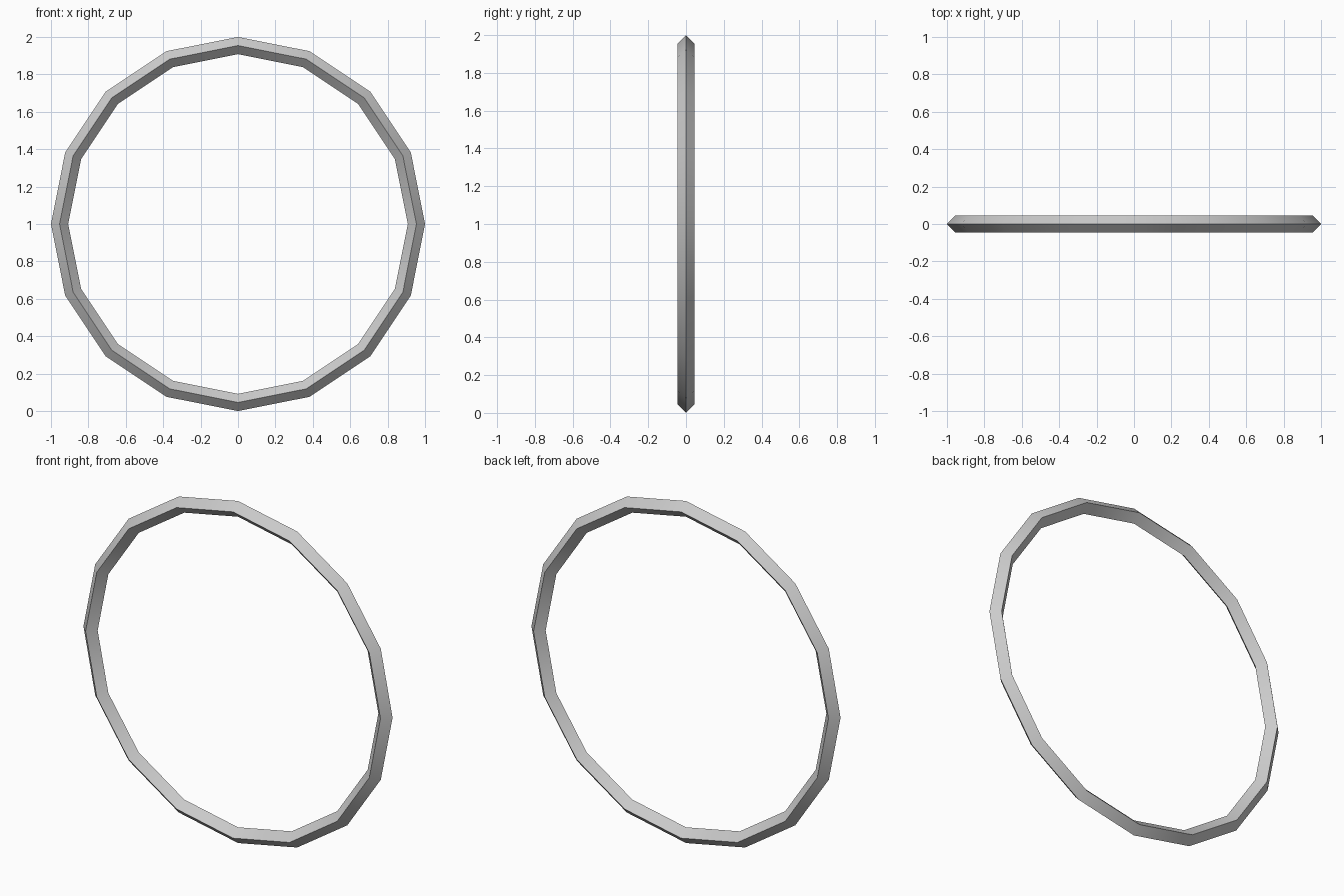
import bpy
import math

if "Cube" in bpy.data.objects:
    bpy.data.objects.remove(bpy.data.objects["Cube"])

# Upright ring: 16 segments around, diamond-shaped (4-sided) cross-section
bpy.ops.mesh.primitive_torus_add(
    major_segments=16, minor_segments=4,
    major_radius=0.954, minor_radius=0.046,
    location=(0, 0, 1), rotation=(math.radians(90), 0, 0))
ring = bpy.context.object
ring.name = "ring"

# Smooth along the hoop, sharp along the four ridges
bpy.ops.object.shade_smooth_by_angle(angle=math.radians(30))
